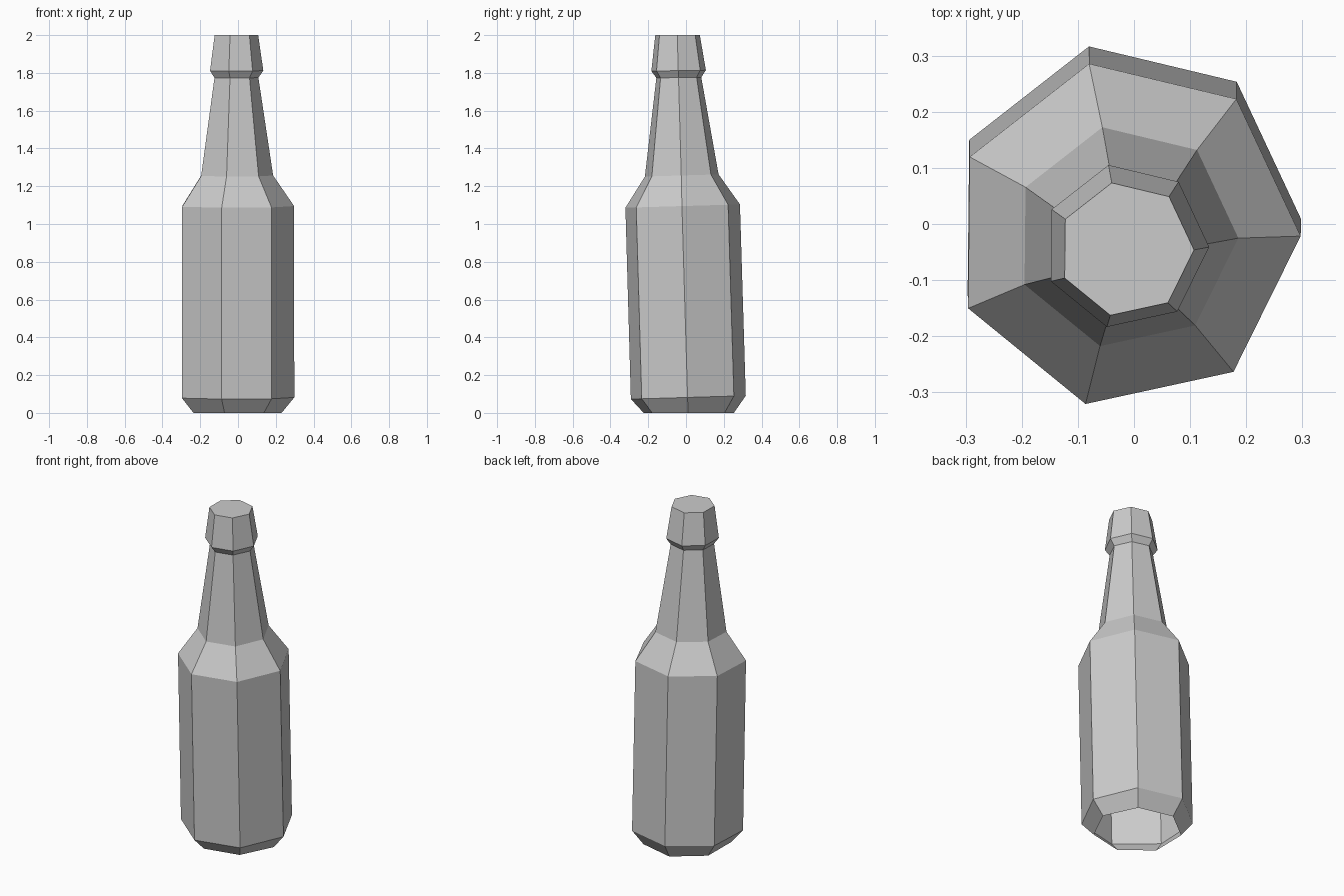
import bpy, bmesh
from math import cos, sin, pi, radians

if "Cube" in bpy.data.objects:
    bpy.data.objects.remove(bpy.data.objects["Cube"])

SIDES = 7
LEAN = 0.0295          # the bottle leans slightly towards the front
TURN = radians(-0.6)

# (radius, height, ring tilt) from the open base up to the closed cap
PROFILE = [
    (0.245, 0.00, 0.0),    # base rim
    (0.312, 0.082, LEAN),  # bottom of body
    (0.311, 1.095, LEAN),  # shoulder
    (0.200, 1.257, LEAN),  # neck base
    (0.122, 1.775, LEAN / 2),  # under collar
    (0.148, 1.812, LEAN / 2),  # collar
    (0.121, 2.00, 0.0),    # flat top
]


def ring(bm, radius, height, tilt):
    """One seven-sided cross-section on the leaning axis."""
    verts = []
    for i in range(SIDES):
        a = TURN + 2 * pi * i / SIDES
        x, y = radius * cos(a), radius * sin(a)
        verts.append(bm.verts.new((x - 0.014, y + 0.014 - LEAN * height, height + y * tilt)))
    return verts


# Bottle shell: skin the rings, close the top, leave the base open
bm = bmesh.new()
rings = [ring(bm, *p) for p in PROFILE]
for low, high in zip(rings, rings[1:]):
    for i in range(SIDES):
        j = (i + 1) % SIDES
        bm.faces.new((low[i], low[j], high[j], high[i]))
bm.faces.new(rings[-1])

mesh = bpy.data.meshes.new("bottle")
bm.to_mesh(mesh)
bm.free()
bottle = bpy.data.objects.new("bottle", mesh)
bpy.context.collection.objects.link(bottle)
